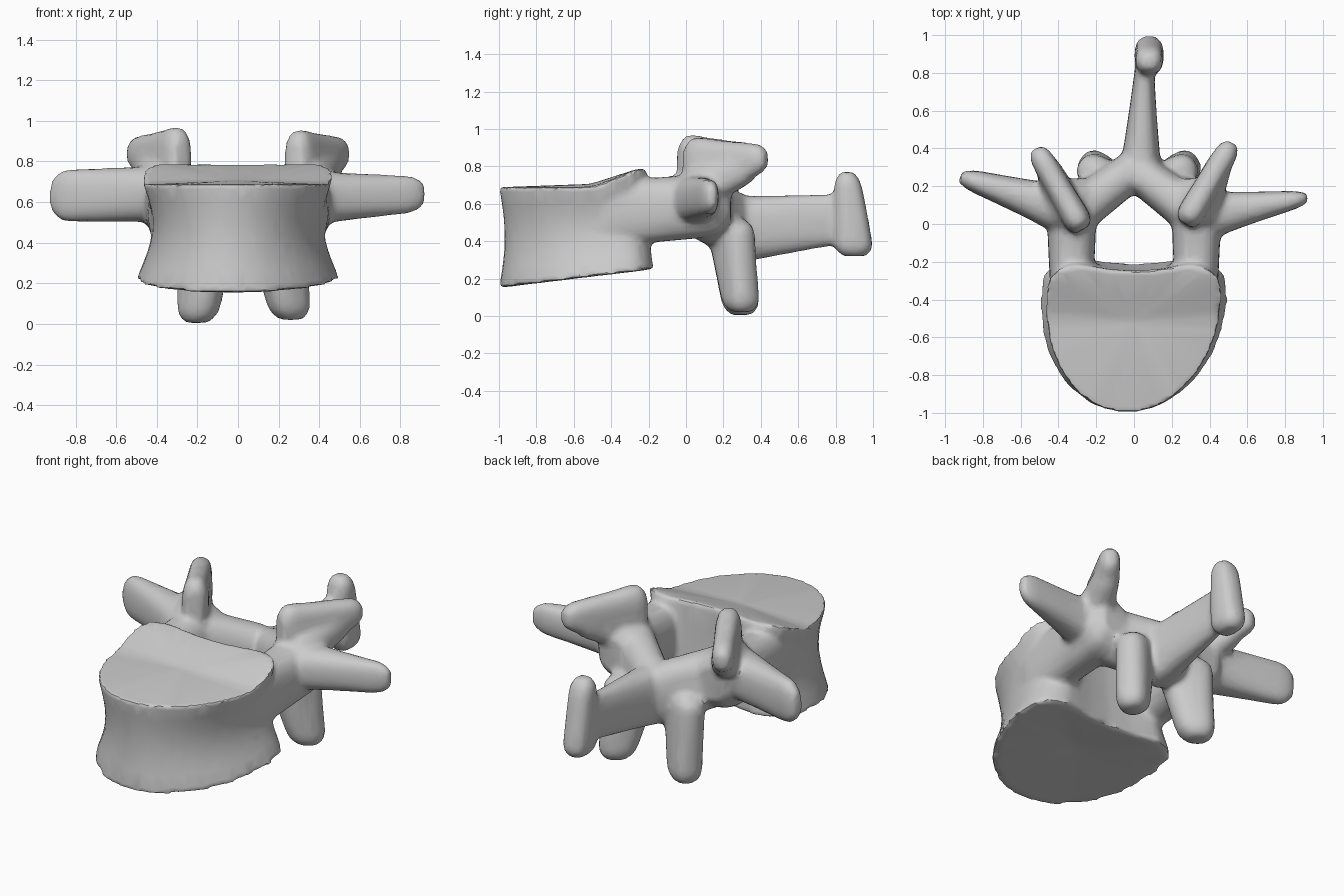
import bpy
import bmesh
from math import cos, sin, pi, copysign
from mathutils import Vector

cube = bpy.data.objects.get("Cube")
if cube:
    bpy.data.objects.remove(cube, do_unlink=True)

bm = bmesh.new()


def skin_rings(rings, dish=0):
    """Bridge closed rings of equal length and cap both ends with fans."""
    loops = [[bm.verts.new(point) for point in ring] for ring in rings]
    count = len(loops[0])
    for lower, upper in zip(loops, loops[1:]):
        for i in range(count):
            j = (i + 1) % count
            bm.faces.new((lower[i], lower[j], upper[j], upper[i]))
    for loop, depth in ((loops[0], dish), (loops[-1], -dish)):
        centre = sum((vert.co for vert in loop), Vector()) / count
        hub = bm.verts.new(centre + Vector((0, 0, depth)))
        for i in range(count):
            bm.faces.new((loop[i], loop[(i + 1) % count], hub))


def squircle(angle, power):
    """Point on a unit superellipse."""
    return [copysign(abs(t) ** power, t) for t in (cos(angle), sin(angle))]


def limb(start, end, width, thickness, wide=(0, 0, 1), steps=12, sides=20):
    """Rounded bar between two points; sizes are half sizes at root and tip."""
    start, end, wide = Vector(start), Vector(end), Vector(wide).normalized()
    thin = wide.cross(end - start).normalized()
    rings = []
    for step in range(steps + 1):
        along = step / steps
        ease = along ** 0.7
        cap = min(1, 0.6 + 4 * min(along, 1 - along))
        half_wide = cap * (width[0] + (width[1] - width[0]) * ease)
        half_thin = cap * (thickness[0] + (thickness[1] - thickness[0]) * ease)
        ring = []
        for side in range(sides):
            u, v = squircle(2 * pi * side / sides, 0.8)
            ring.append(start.lerp(end, along) + wide * u * half_wide + thin * v * half_thin)
        rings.append(ring)
    skin_rings(rings)


def body_ring(level, inset=1, sides=48):
    """Section of the body: round in front, squarer behind, narrow at the waist."""
    waist = sin(pi * level)
    ring = []
    for side in range(sides):
        angle = 2 * pi * side / sides
        if sin(angle) < 0:
            x, y = cos(angle) / 2, 0.6 * sin(angle)
        else:
            u, v = squircle(angle, 0.6)
            # rear wall leans forward and is hollowed towards the canal
            hollow = max(0, 1 - (3 * u / 2) ** 2)
            x, y = u / 2, v * (0.25 - 0.04 * level - 0.06 * hollow)
        x = x * inset * (1 - 0.13 * waist - 0.06 * level) + 0.06 * min(0, y)
        y = y * inset * (1 - 0.05 * waist) - 0.4
        bottom = 0.15 + 0.12 * (y + 1)
        top = 0.69 + 0.1 * min(1, max(0, 4 * (y + 0.5)))
        ring.append(Vector((x, y, bottom + (top - bottom) * level)))
    return ring


# Vertebral body: waisted drum with a raised rear rim and dished end plates
levels = [i / 10 for i in range(11)]
skin_rings([body_ring(0, 0.93)] + [body_ring(level) for level in levels]
           + [body_ring(1, 0.93)], dish=0.03)

# Arch and articular processes, mirrored with a slight natural asymmetry
for side in (1, -1):
    lean = 0.03 if side < 0 else 0
    # pedicle
    limb((side * 0.33, -0.5, 0.54), (side * 0.33, 0.24, 0.6),
         (0.18, 0.17), (0.1, 0.14))
    # lamina
    limb((side * 0.34, 0.04, 0.6), (side * -0.04, 0.32, 0.46), (0.17, 0.18), (0.13, 0.1))
    # superior articular process with its sloping lower web
    limb((side * 0.27, -lean, 0.8 + lean / 2), (side * 0.52, 0.43 - lean, 0.84),
         (0.18, 0.08), (0.08, 0.06))
    limb((side * 0.32, 0, 0.65), (side * 0.48, 0.38 - lean, 0.81),
         (0.15, 0.08), (0.13, 0.06))
    # inferior articular process
    limb((side * (0.18 - lean), 0.23, 0.52), (side * (0.26 - 2 * lean), 0.3, 0.02 - lean / 2),
         (0.18, 0.1), (0.1, 0.09), wide=(side * 3, 2, 0))

# Transverse processes
limb((0.35, 0.04, 0.62), (0.92, 0.14, 0.64), (0.14, 0.09), (0.15, 0.04))
limb((-0.35, 0.07, 0.64), (-0.92, 0.25, 0.63), (0.14, 0.13), (0.15, 0.05))

# Spinous process: thin blade with an upright flared tip
limb((0.03, 0.16, 0.45), (0.06, 0.94, 0.53), (0.2, 0.13), (0.14, 0.04))
limb((0.08, 0.86, 0.77), (0.08, 0.9, 0.32), (0.06, 0.11), (0.07, 0.08), wide=(0, 1, 0))

bmesh.ops.recalc_face_normals(bm, faces=bm.faces)
mesh = bpy.data.meshes.new("vertebra")
bm.to_mesh(mesh)
bm.free()
bone = bpy.data.objects.new("vertebra", mesh)
bpy.context.collection.objects.link(bone)
bpy.context.view_layer.objects.active = bone
bone.select_set(True)

# Fuse the parts into one bone, soften the joints and thin the mesh
fuse = bone.modifiers.new("fuse", 'REMESH')
fuse.mode = 'VOXEL'
fuse.voxel_size = 0.016
soften = bone.modifiers.new("soften", 'SMOOTH')
soften.factor = 0.5
soften.iterations = 12
thin_out = bone.modifiers.new("thin_out", 'DECIMATE')
thin_out.ratio = 0.15
for name in [modifier.name for modifier in bone.modifiers]:
    bpy.ops.object.modifier_apply(modifier=name)
bpy.ops.object.shade_smooth_by_angle(angle=0.6)

# Plain bone-grey material
grey = bpy.data.materials.new("bone grey")
grey.use_nodes = True
colour = (0.6, 0.6, 0.6, 1)
grey.diffuse_color = colour
grey.node_tree.nodes["Principled BSDF"].inputs["Base Color"].default_value = colour
bone.data.materials.clear()
bone.data.materials.append(grey)
